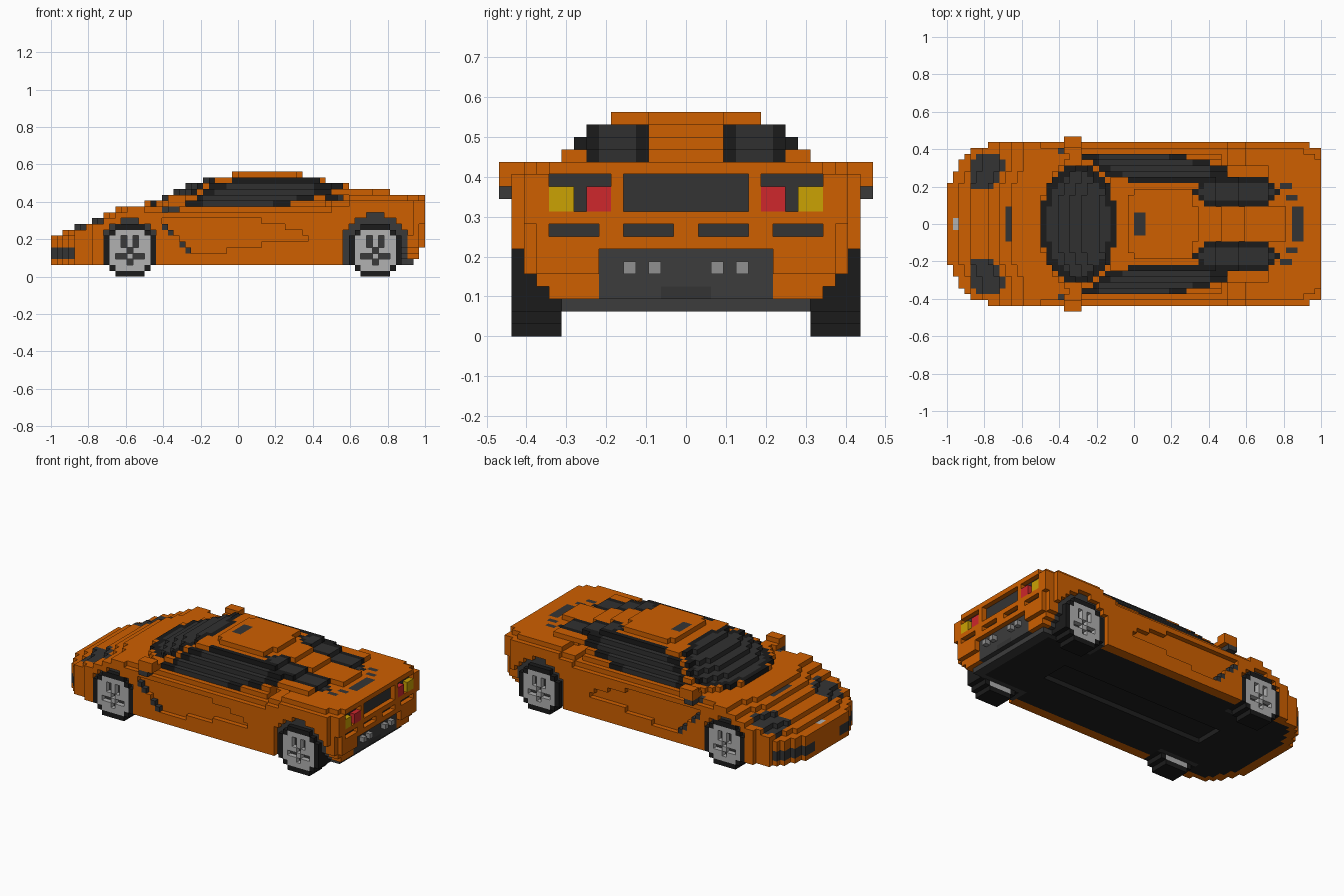
import bpy
import bmesh

if "Cube" in bpy.data.objects:
    bpy.data.objects.remove(bpy.data.objects["Cube"])

S = 1 / 32            # block size
# The car is a block model: i = block along length (0 nose, 63 tail),
# a = block out from the centre line (mirrored), k = block up.
cells = {}


def put(part, i0, i1, a0, a1, k0, k1):
    """Fill an inclusive box of blocks with a part."""
    for i in range(i0, i1 + 1):
        for a in range(a0, a1 + 1):
            for k in range(k0, k1 + 1):
                cells[i, a, k] = part


def cut(i0, i1, a0, a1, k0, k1):
    """Remove an inclusive box of blocks."""
    for i in range(i0, i1 + 1):
        for a in range(a0, a1 + 1):
            for k in range(k0, k1 + 1):
                cells.pop((i, a, k), None)


def paint(part, test):
    """Turn existing blocks that pass the test into another part."""
    for c in cells:
        if test(*c):
            cells[c] = part


# Lower body: stepped side profile, rounded nose plan and rear corners
DECK = [(0, 7), (2, 8), (4, 9), (7, 10), (9, 11), (11, 12), (46, 13), (49, 14)]
NOSE = [0] * 7 + [1, 1, 2, 2, 3, 4, 7]
REAR_HALF = {2: 10, 3: 11, 4: 12, 5: 13, 6: 13}


def deck(i):
    return [h for start, h in DECK if i >= start][-1]


for a in range(14):
    for i in range(NOSE[a], 64):
        top = deck(max(0, i - min(2, NOSE[a])))
        if a == 13 and i > 15:
            top -= 1
        for k in range(2, top):
            rear_cut = i >= 59 and a >= REAR_HALF.get(k, 14)
            tail_cut = (i == 63 and k < 5) or (i == 62 and k < 3)
            if not (rear_cut or tail_cut or (i >= 62 and a == 13)):
                cells[i, a, k] = "body"
cut(63, 63, 12, 12, 2, 8)
cut(61, 63, 12, 12, 13, 13)
cut(63, 63, 11, 11, 13, 13)

# Cabin: each level has half width, front end and rear end
CABIN = {12: (12, 16, 50), 13: (11, 19, 50), 14: (10, 21, 58),
         15: (9, 23, 51), 16: (8, 26, 47), 17: (6, 31, 43)}
for k, (half, start, end) in CABIN.items():
    for a in range(half):
        back = end - (a >= 3) - 2 * (a >= 8)
        if k == 14 and a >= 3:
            back = 55
        for i in range(start + int((a / 10) ** 2 * 4.6), back):
            cells[i, a, k] = "body"


# Windscreen, side windows and rear windows
def oval(i, a, ci, ca, ri, ra):
    return ((i - ci) / ri) ** 2 + ((a - ca) / ra) ** 2


SIDE = {12: (23, 40), 13: (23, 44), 14: (25, 47), 15: (27, 47), 16: (31, 43)}


def side_glass(i, a, k, inset):
    if k not in SIDE or a < CABIN[k][0] - 1:
        return False
    lo, hi = SIDE[k]
    return lo + inset <= i <= hi - inset and a <= 11 and oval(i, a, 22, 0, 7, 10.5) > 1


paint("window_trim", lambda i, a, k: side_glass(i, a, k, 0))
paint("glass", lambda i, a, k: k < 16 and side_glass(i, a, k, 3))
paint("window_trim", lambda i, a, k: k >= 12 and oval(i, a, 22, 0, 6.6, 9.6) <= 1)
paint("glass", lambda i, a, k: k >= 12 and oval(i, a, 22, 0, 5.2, 8.4) <= 1)
paint("window_trim", lambda i, a, k: k >= 13 and 3 <= a <= 7 and oval(i, a, 49, 5, 7, 3.4) <= 1)
paint("glass", lambda i, a, k: k >= 13 and 4 <= a <= 6 and oval(i, a, 49, 5, 6.2, 2.2) <= 1)

# Headlights, hood slot, roof vent, engine lid slots and nose plate
paint("headlight", lambda i, a, k: oval(i, a, 6.2 + (a - 9) * 0.2, 8.6, 2.9, 3.2) <= 1
      and (i, a, k + 2) not in cells)
put("vent", 10, 10, 0, 2, 10, 10)
put("vent", 32, 33, 0, 1, 17, 17)
put("vent", 59, 60, 0, 2, 13, 13)
put("vent", 57, 58, 6, 6, 13, 13)
put("vent", 58, 59, 4, 4, 13, 13)
put("nose_plate", 1, 1, 0, 0, 6, 6)

# Front intakes
paint("vent", lambda i, a, k: k in (3, 4) and i <= 3 and a >= 4)

# Door scoops with slanted vents at their front edge
for k, end in [(4, 29), (5, 35), (6, 43), (7, 42), (8, 39), (9, 35)]:
    cut(28 - k, end, 13, 13, k, k)
for i, k in [(19, 8), (20, 7), (22, 5), (23, 4)]:
    put("vent", i, i, 13, 13, k, k)

# Tail: recessed panel, lamp clusters, slots, diffuser and exhausts
for a0, a1, k0, k1 in [(0, 4, 10, 12), (6, 10, 10, 12), (1, 4, 8, 8), (7, 10, 8, 8), (0, 6, 3, 6)]:
    cut(63, 63, a0, a1, k0, k1)
    put("diffuser" if k0 == 3 else "tail_panel", 62, 62, a0, a1, k0, k1)
put("red_lamp", 63, 63, 6, 7, 10, 11)
put("amber_lamp", 63, 63, 9, 10, 10, 11)
put("exhaust", 63, 63, 2, 2, 5, 5)
put("exhaust", 63, 63, 4, 4, 5, 5)
put("tail_panel", 62, 62, 0, 1, 3, 3)
put("diffuser", 60, 61, 0, 9, 2, 2)

# Floor with a shallow central channel
paint("floor", lambda i, a, k: k == 2 and a < 12 and i < 60 and (i - 2, a, 2) in cells)
cut(14, 50, 0, 2, 2, 2)
put("floor", 14, 50, 0, 2, 3, 3)

# Wheels in dark arches
RIM = [".LLLLL.", "LLDLDLL", "LLDLDLL", "LLLDLLL", "LDDLDDL", "LLLDLLL", ".LLLLL."]
for ci, reach, limit in [(13, 4, 26), (55, 5, 37)]:
    for di in range(-6, 7):
        for k in range(0, 12):
            i, d = ci + di, di * di + (k - 4) ** 2
            if abs(di) <= reach and d <= limit and k >= 2:
                cut(i, i, 13, 13, k, k)
                put("wheel_arch", i, i, 9, 12, k, k)
            if d <= 20:
                put("tyre", i, i, 10, 13, k, k)
            if d <= 13:
                if RIM[7 - k][di + 3] == "D":
                    cut(i, i, 13, 13, k, k)
                    put("wheel_arch", i, i, 12, 12, k, k)
                else:
                    put("rim", i, i, 12, 13, k, k)
                put("rim", i, i, 10, 10, k, k)
for k in (2, 3, 4):
    cut(60, 60, REAR_HALF[k], 13, k, k)

# Door mirrors
put("mirror", 20, 22, 12, 14, 12, 12)
put("mirror", 20, 22, 13, 14, 13, 13)
put("mirror_base", 20, 21, 13, 14, 11, 11)
put("mirror_base", 19, 19, 12, 12, 11, 11)

# Turn every part into a mesh made of its exposed block faces
COLOURS = {
    "body": (0.62, 0.115, 0.0), "mirror": (0.62, 0.115, 0.0),
    "glass": (0.03, 0.03, 0.03), "window_trim": (0.011, 0.011, 0.011),
    "headlight": (0.034, 0.034, 0.034), "vent": (0.034, 0.034, 0.034),
    "tail_panel": (0.034, 0.034, 0.034), "diffuser": (0.045, 0.045, 0.045),
    "floor": (0.014, 0.014, 0.014), "tyre": (0.011, 0.011, 0.011),
    "wheel_arch": (0.042, 0.042, 0.042), "rim": (0.44, 0.44, 0.44),
    "mirror_base": (0.042, 0.042, 0.042), "nose_plate": (0.44, 0.44, 0.44),
    "exhaust": (0.28, 0.28, 0.28), "red_lamp": (0.62, 0.02, 0.025),
    "amber_lamp": (0.6, 0.36, 0.001),
}
full = {}
for (i, a, k), part in cells.items():
    full[i, a, k] = part
    full[i, -1 - a, k] = part

# For each axis the two in-plane axes, ordered so that u x v points outward
PLANES = [(0, 1, 2), (1, 2, 0), (2, 0, 1)]
for part, colour in COLOURS.items():
    bm = bmesh.new()
    verts = {}
    for c in [c for c, p in full.items() if p == part]:
        for n, u, v in PLANES:
            for side in (0, 1):
                nb = list(c)
                nb[n] += 2 * side - 1
                if tuple(nb) in full:
                    continue
                face = []
                for du, dv in [(0, 0), (1, 0), (1, 1), (0, 1)]:
                    p = list(c)
                    p[n] += side
                    p[u] += du
                    p[v] += dv
                    p = tuple(p)
                    if p not in verts:
                        verts[p] = bm.verts.new((-1 + p[0] * S, p[1] * S, p[2] * S))
                    face.append(verts[p])
                bm.faces.new(face if side else face[::-1])
    mesh = bpy.data.meshes.new(part)
    bm.to_mesh(mesh)
    bm.free()
    mat = bpy.data.materials.new(part + "_colour")
    mat.diffuse_color = (*colour, 1)
    mat.use_nodes = True
    mat.node_tree.nodes["Principled BSDF"].inputs["Base Color"].default_value = mat.diffuse_color
    mesh.materials.append(mat)
    bpy.context.collection.objects.link(bpy.data.objects.new(part, mesh))
